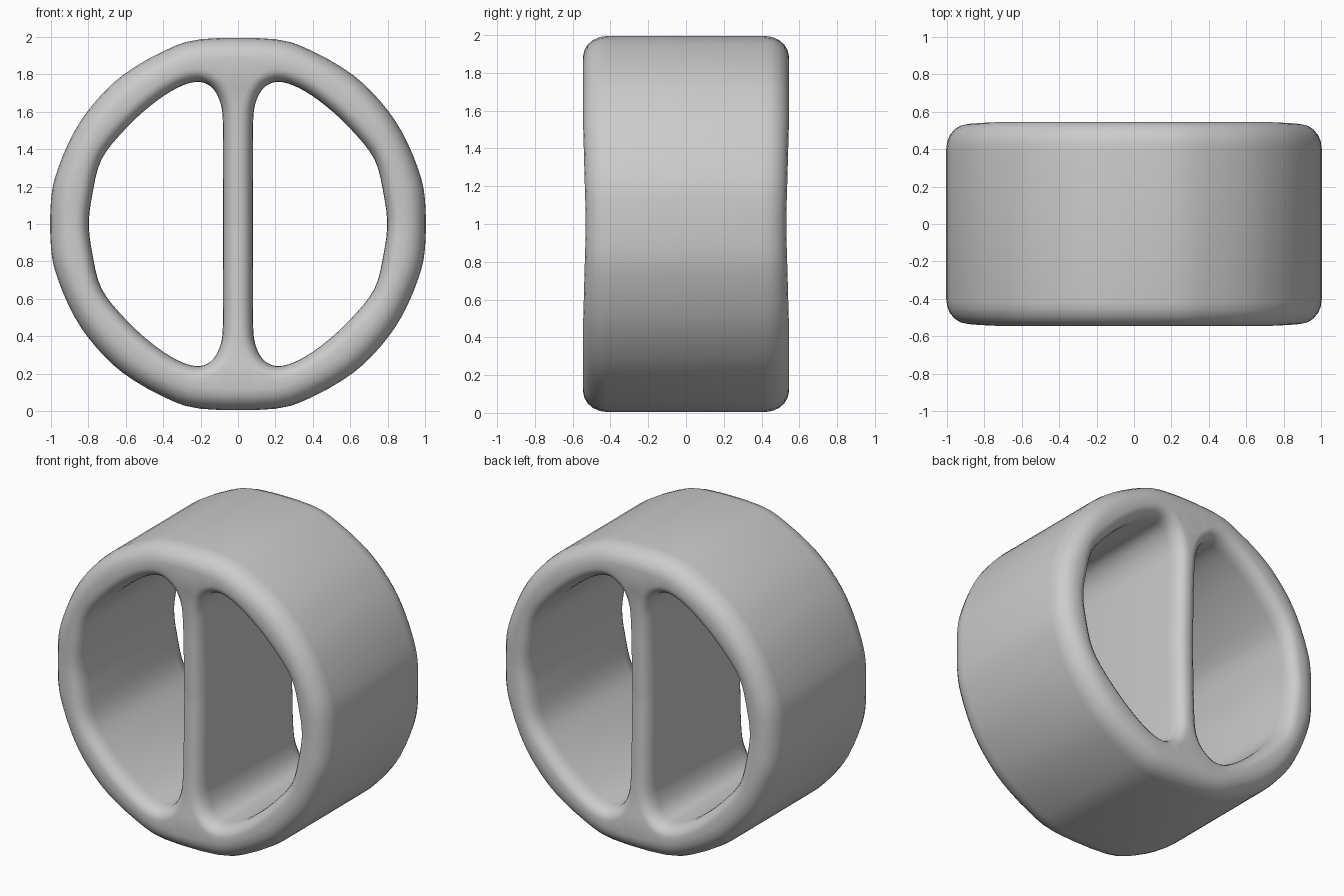
import bpy, bmesh, math
from mathutils import Vector

cube = bpy.data.objects.get("Cube")
if cube:
    bpy.data.objects.remove(cube, do_unlink=True)

grey = bpy.data.materials.new("plain grey")
grey.use_nodes = True
grey.diffuse_color = (0.6, 0.6, 0.6, 1)
grey.node_tree.nodes["Principled BSDF"].inputs["Base Color"].default_value = (0.6, 0.6, 0.6, 1)


def smooth_loop(pts, steps):
    """Closed Catmull-Rom curve through the given points."""
    out, n = [], len(pts)
    for i in range(n):
        a, b, c, d = (Vector(pts[(i + k) % n]) for k in (-1, 0, 1, 2))
        for s in range(steps):
            t = s / steps
            out.append(0.5 * (2 * b + (c - a) * t + (2 * a - 5 * b + 4 * c - d) * t * t
                              + (3 * b - a - 3 * c + d) * t ** 3))
    return out


def half_depth(p):
    """Faces dip slightly at mid height, and a little more along the divider."""
    depth = 0.53 + 0.015 * min(1, abs(p.y) / 0.6)
    if abs(p.x) < 0.17:
        depth -= 0.025 * max(0, 1 - abs(p.y / 0.74) ** 8)
    return depth


def add_wall(bm, loop, inset, drop, steps=5):
    """Wall through the depth with rounded rims; returns the back and front rim edges."""
    n = len(loop)
    rims, rings = [], []
    normals = []
    for i in range(n):
        t = (loop[(i + 1) % n] - loop[i - 1]).normalized()
        normals.append(Vector((-t.y, t.x)))
    angles = [math.pi / 2 * k / steps for k in range(steps + 1)]
    profile = [(1, a) for a in reversed(angles)] + [(-1, a) for a in angles]
    for side, a in profile:
        ring = []
        for p, nrm in zip(loop, normals):
            q = p + nrm * inset * (1 - math.cos(a))
            y = side * (half_depth(p) - drop * (1 - math.sin(a)))
            ring.append(bm.verts.new((q.x, y, q.y + 1)))
        rings.append(ring)
    for r, s in zip(rings, rings[1:]):
        for i in range(n):
            j = (i + 1) % n
            bm.faces.new((r[i], r[j], s[j], s[i]))
    for ring in (rings[0], rings[-1]):
        rims.append([bm.edges.get((ring[i], ring[(i + 1) % n])) for i in range(n)])
    return rims


# Outer outline, counter-clockwise, mirrored from one quarter
quarter = [(1, 0.13), (0.963, 0.295), (0.875, 0.495), (0.762, 0.655),
           (0.617, 0.795), (0.41, 0.918), (0.2, 0.988)]
half = quarter + [(-x, z) for x, z in reversed(quarter)]
outer = half + [(x, -z) for x, z in reversed(half)]

# D-shaped opening, clockwise, mirrored from its upper half
upper = [(0.08, 0.1), (0.08, 0.5), (0.092, 0.64), (0.14, 0.73), (0.22, 0.76), (0.33, 0.725),
         (0.465, 0.635), (0.605, 0.505), (0.73, 0.345), (0.78, 0.15)]
opening = upper + [(0.797, 0)] + [(x, -z) for x, z in reversed(upper)]
opposite = [(-x, z) for x, z in reversed(opening)]

bm = bmesh.new()
walls = [add_wall(bm, smooth_loop(outer, 3), 0.11, 0.13),
         add_wall(bm, smooth_loop(opening, 4), 0.068, 0.1),
         add_wall(bm, smooth_loop(opposite, 4), 0.068, 0.1)]

# Close the back and front between the rims
for k, direction in enumerate((1, -1)):
    edges = [e for wall in walls for e in wall[k]]
    bmesh.ops.triangle_fill(bm, edges=edges, use_beauty=True, normal=(0, direction, 0))
bmesh.ops.recalc_face_normals(bm, faces=bm.faces)

mesh = bpy.data.meshes.new("divided_ring")
bm.to_mesh(mesh)
bm.free()
mesh.materials.append(grey)
ring = bpy.data.objects.new("divided_ring", mesh)
bpy.context.collection.objects.link(ring)
bpy.context.view_layer.objects.active = ring
ring.select_set(True)
bpy.ops.object.shade_smooth_by_angle(angle=math.radians(40))
